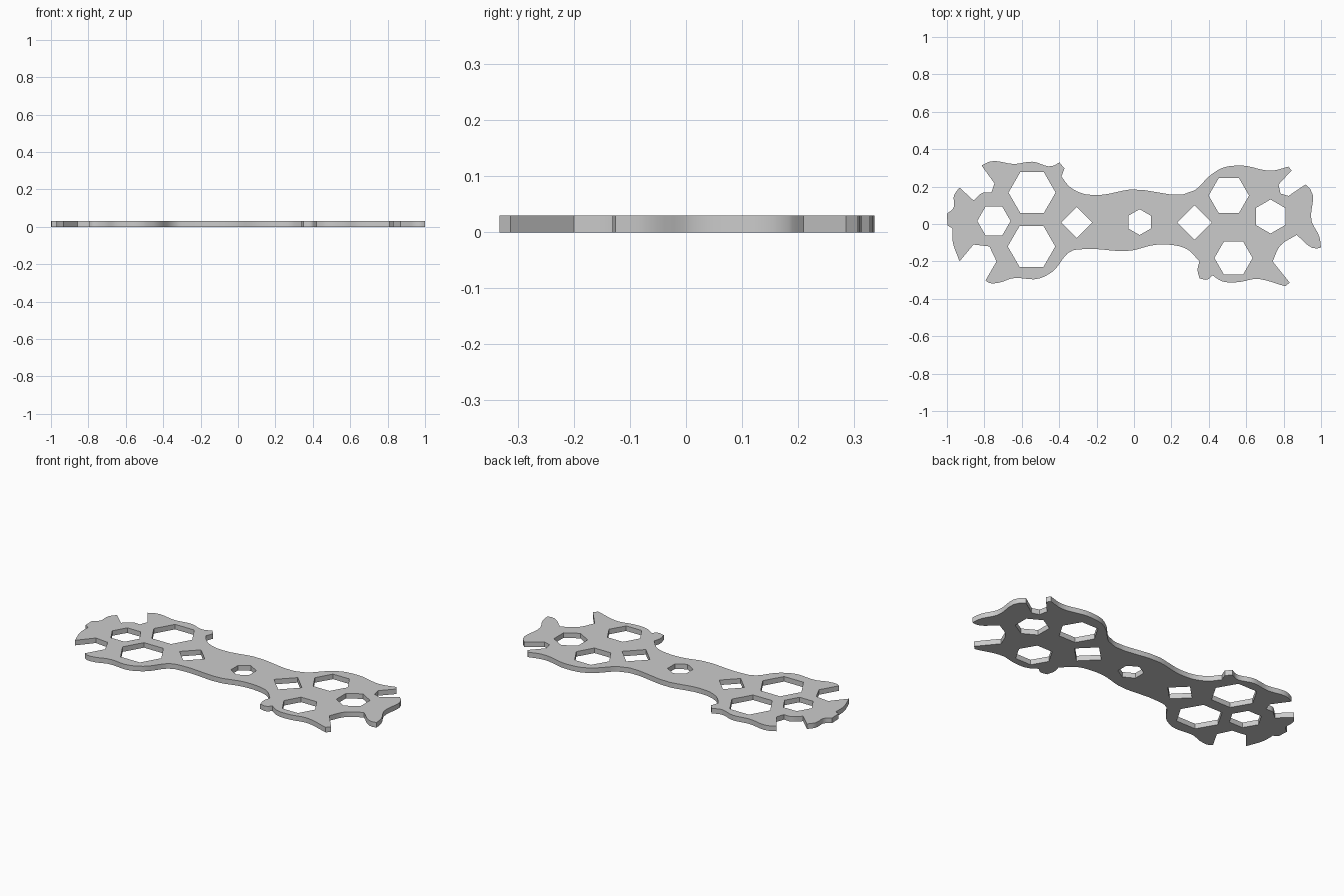
import bpy, math
from mathutils import Vector

if "Cube" in bpy.data.objects:
    bpy.data.objects.remove(bpy.data.objects["Cube"])

THICK = 0.03

# Silhouette of the multi-tool, clockwise from the upper left jaw tip
OUTLINE = [
    (-.815, .313), (-.773, .333), (-.639, .321), (-.543, .333), (-.436, .31), (-.398, .329),
    (-.372, .297), (-.388, .254), (-.345, .2), (-.275, .163), (-.195, .155), (-.024, .184),
    (.324, .18), (.414, .265), (.473, .3), (.564, .313), (.746, .286), (.826, .307),
    (.842, .286), (.773, .211), (.783, .163), (.826, .15), (.869, .179), (.917, .211),
    (.944, .184), (.95, .013), (.992, -.072), (1, -.126), (.976, -.131), (.869, -.059),
    (.783, -.115), (.741, -.2), (.832, -.313), (.81, -.333), (.644, -.294), (.564, -.31),
    (.468, -.305), (.42, -.275), (.393, -.297), (.35, -.291), (.34, -.243), (.35, -.2),
    (.286, -.136), (.18, -.11), (.11, -.112), (-.013, -.142), (-.265, -.134), (-.329, -.142),
    (-.441, -.259), (-.505, -.291), (-.655, -.291), (-.719, -.313), (-.778, -.313), (-.794, -.302),
    (-.735, -.2), (-.773, -.12), (-.858, -.11), (-.933, -.2), (-.97, -.088), (-.97, -.024),
    (-.997, -.008), (-1, .056), (-.97, .078), (-.96, .158), (-.933, .195), (-.858, .126),
    (-.805, .168), (-.762, .168), (-.746, .217)]

# Spanner holes: x, y, radius, sides, rotation in degrees
HOLES = [
    (-.545, .168, .126, 6, 0), (-.548, -.12, .127, 6, 0), (-.749, .016, .089, 6, 0),
    (-.307, .008, .083, 4, 0), (.03, .01, .069, 6, 90), (.323, .008, .092, 4, 0),
    (.507, .152, .108, 6, 0), (.532, -.182, .102, 6, 0), (.73, .04, .091, 6, 90)]


def rounded(points, corner=math.radians(48), steps=5):
    """Smooth a closed loop, keeping sharp turns as corners."""
    pts = [Vector(p) for p in points]
    n = len(pts)
    tangents = []
    for i in range(n):
        a, b = pts[i] - pts[i - 1], pts[(i + 1) % n] - pts[i]
        sharp = a.angle(b) > corner
        t = (a.normalized() * b.length + b.normalized() * a.length).normalized()
        tangents.append(None if sharp else t)
    out = []
    for i in range(n):
        p, q = pts[i], pts[(i + 1) % n]
        d = q - p
        m0, m1 = tangents[i], tangents[(i + 1) % n]
        m0 = d if m0 is None else m0 * d.length
        m1 = d if m1 is None else m1 * d.length
        for s in range(steps):
            t = s / steps
            out.append(p * (2*t**3 - 3*t**2 + 1) + m0 * (t**3 - 2*t**2 + t)
                       + q * (3*t**2 - 2*t**3) + m1 * (t**3 - t**2))
    return out


def polygon(x, y, r, sides, rot):
    angles = [math.radians(rot) + math.tau * k / sides for k in range(sides)]
    return [Vector((x + r * math.cos(a), y + r * math.sin(a))) for a in angles]


# Flat filled curve: outline with holes, extruded to plate thickness
curve = bpy.data.curves.new("spanner_plate", 'CURVE')
curve.dimensions = '2D'
curve.fill_mode = 'BOTH'
curve.extrude = THICK / 2
for loop in [rounded(OUTLINE)] + [polygon(*h) for h in HOLES]:
    spline = curve.splines.new('POLY')
    spline.points.add(len(loop) - 1)
    for point, co in zip(spline.points, loop):
        point.co = (co.x, co.y, 0, 1)
    spline.use_cyclic_u = True

plate = bpy.data.objects.new("spanner_plate", curve)
bpy.context.collection.objects.link(plate)
plate.location.z = THICK / 2
bpy.context.view_layer.objects.active = plate
plate.select_set(True)

# Turn into a mesh, weld the rims, smooth the curved walls
bpy.ops.object.convert(target='MESH')
bpy.ops.object.mode_set(mode='EDIT')
bpy.ops.mesh.select_all(action='SELECT')
bpy.ops.mesh.remove_doubles(threshold=0.0002)
bpy.ops.mesh.normals_make_consistent(inside=False)
bpy.ops.object.mode_set(mode='OBJECT')
bpy.ops.object.shade_smooth_by_angle(angle=math.radians(35))
